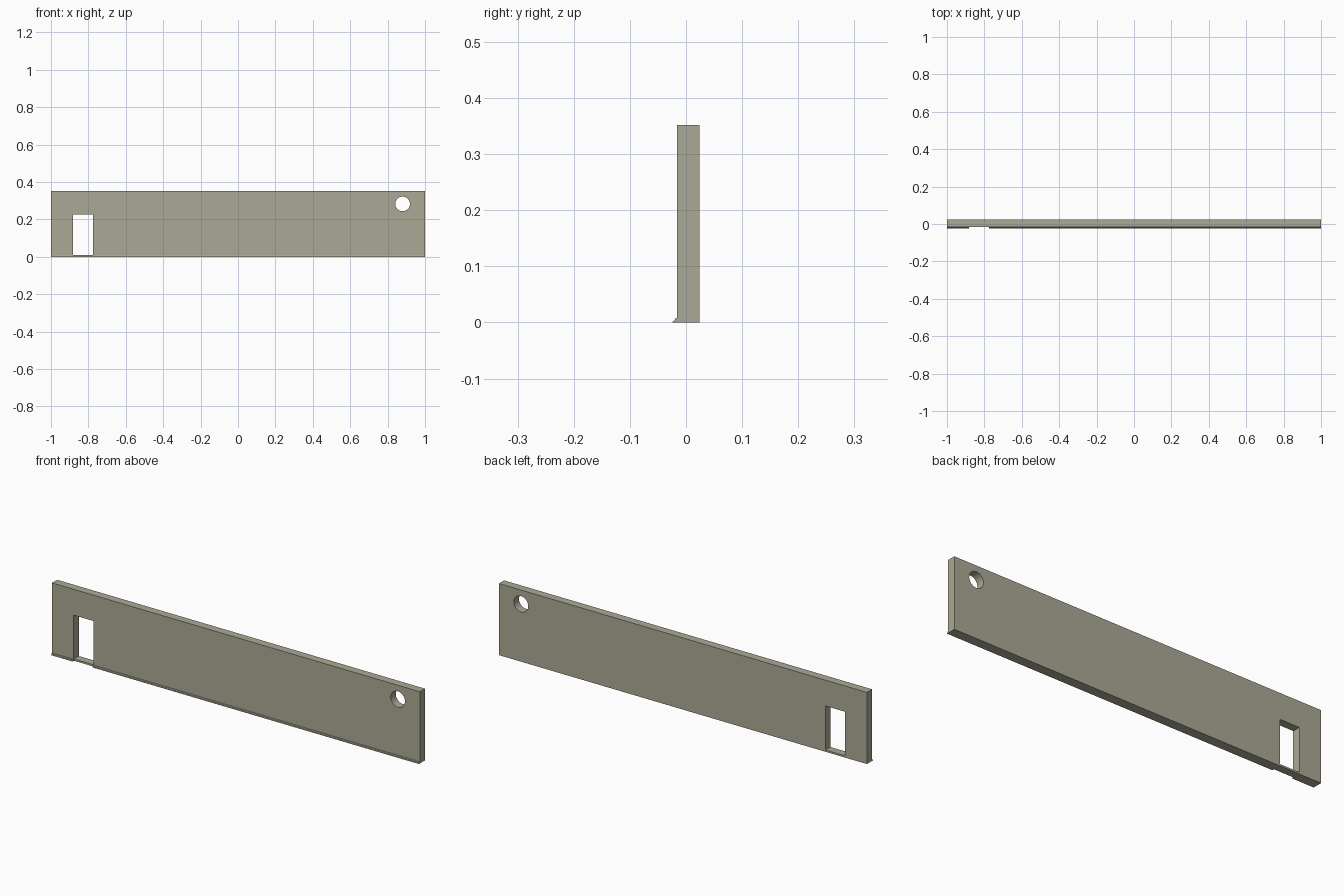
import bpy, bmesh, math

if "Cube" in bpy.data.objects:
    bpy.data.objects.remove(bpy.data.objects["Cube"])

FRONT, BACK, H = -0.016, 0.024, 0.352
DOOR_L, DOOR_R, DOOR_TOP = -0.882, -0.775, 0.225

mat = bpy.data.materials.new("warm grey plaster")
mat.diffuse_color = (0.41, 0.40, 0.305, 1)
mat.use_nodes = True
mat.node_tree.nodes["Principled BSDF"].inputs["Base Color"].default_value = mat.diffuse_color


def extrude_profile(name, points, offset):
    """Solid from a closed ring of 3D points swept along offset."""
    bm = bmesh.new()
    n = len(points)
    a = [bm.verts.new(p) for p in points]
    b = [bm.verts.new([p[i] + offset[i] for i in range(3)]) for p in points]
    bm.faces.new(a)
    bm.faces.new(b[::-1])
    for i in range(n):
        j = (i + 1) % n
        bm.faces.new((a[j], a[i], b[i], b[j]))
    bmesh.ops.recalc_face_normals(bm, faces=bm.faces)
    me = bpy.data.meshes.new(name)
    bm.to_mesh(me)
    bm.free()
    ob = bpy.data.objects.new(name, me)
    bpy.context.collection.objects.link(ob)
    me.materials.append(mat)
    return ob


# Wall slab with a doorway notch
outline = [(-1, 0), (DOOR_L, 0), (DOOR_L, DOOR_TOP), (DOOR_R, DOOR_TOP),
           (DOOR_R, 0), (1, 0), (1, H), (-1, H)]
wall = extrude_profile("wall", [(x, FRONT, z) for x, z in outline],
                       (0, BACK - FRONT, 0))

# Round window cut through the wall
ring = [(0.88 + 0.039 * math.cos(t), -0.1, 0.283 + 0.039 * math.sin(t))
        for t in (2 * math.pi * i / 32 for i in range(32))]
cutter = extrude_profile("window_cutter", ring, (0, 0.2, 0))
mod = wall.modifiers.new("round window", 'BOOLEAN')
mod.operation, mod.solver, mod.object = 'DIFFERENCE', 'EXACT', cutter
bpy.context.view_layer.objects.active = wall
wall.select_set(True)
bpy.ops.object.modifier_apply(modifier=mod.name)
bpy.data.objects.remove(cutter)

# Door sill
sill = [(FRONT + 0.002, 0), (BACK, 0), (BACK, 0.009), (FRONT + 0.002, 0.009)]
extrude_profile("door_sill", [(DOOR_L, y, z) for y, z in sill],
                (DOOR_R - DOOR_L, 0, 0))

# Moulded skirting on both sides of the doorway
skirt = [(FRONT, 0), (-0.024, 0), (-0.024, 0.002), (-0.021, 0.003),
         (-0.019, 0.007), (FRONT, 0.008)]
for name, x0, x1 in (("skirting_left", -1, DOOR_L), ("skirting_right", DOOR_R, 1)):
    extrude_profile(name, [(x0, y, z) for y, z in skirt], (x1 - x0, 0, 0))
